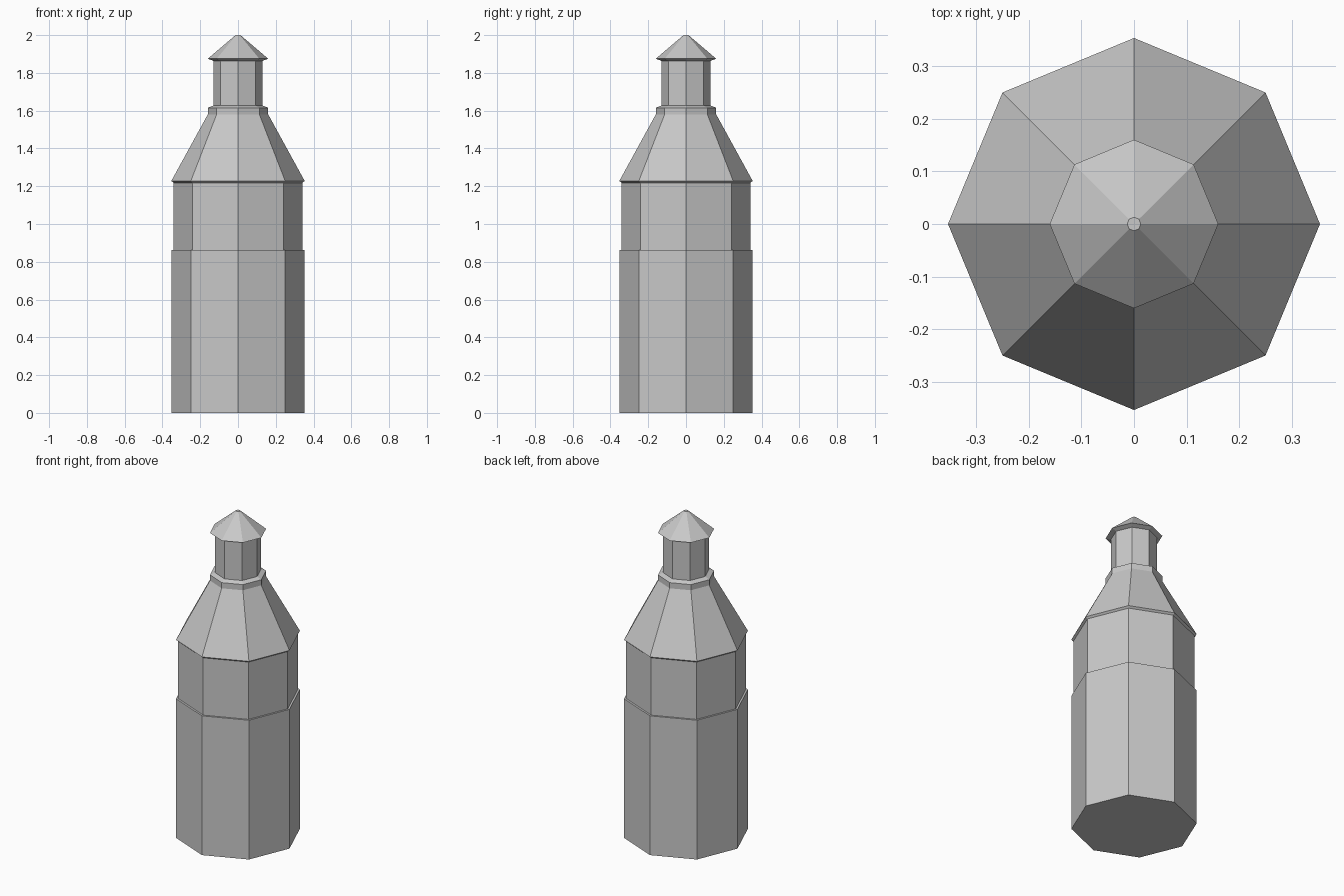
import bpy
import bmesh
import math

if "Cube" in bpy.data.objects:
    bpy.data.objects.remove(bpy.data.objects["Cube"])

stone = bpy.data.materials.new("light_grey")
stone.diffuse_color = (0.58, 0.58, 0.58, 1)
stone.use_nodes = True
stone.node_tree.nodes["Principled BSDF"].inputs["Base Color"].default_value = stone.diffuse_color
SIDES = 8


def turned(name, profile):
    """Eight-sided solid from (radius, height) rings, listed bottom to top."""
    bm = bmesh.new()
    rings = []
    for r, z in profile:
        rings.append([bm.verts.new((r * math.cos(2 * math.pi * i / SIDES),
                                    r * math.sin(2 * math.pi * i / SIDES), z))
                      for i in range(SIDES)])
    for low, high in zip(rings, rings[1:]):
        for i in range(SIDES):
            j = (i + 1) % SIDES
            bm.faces.new((low[i], low[j], high[j], high[i]))
    bm.faces.new(rings[0][::-1])
    bm.faces.new(rings[-1])
    mesh = bpy.data.meshes.new(name)
    bm.to_mesh(mesh)
    bm.free()
    mesh.materials.append(stone)
    obj = bpy.data.objects.new(name, mesh)
    bpy.context.collection.objects.link(obj)
    return obj


# Tower body, the upper storey slightly set back
turned("lower_wall", [(0.353, 0), (0.353, 0.863)])
turned("upper_wall", [(0.341, 0.863), (0.341, 1.218)])

# Sloping main roof with overhanging eaves and a collar at its top
turned("main_roof", [(0.341, 1.218), (0.353, 1.228), (0.16, 1.58)])
turned("roof_collar", [(0.16, 1.58), (0.16, 1.615), (0.131, 1.627)])

# Lantern room and its small pointed cap
turned("lantern", [(0.131, 1.627), (0.131, 1.864)])
turned("lantern_cap", [(0.131, 1.864), (0.16, 1.875), (0.013, 2.0)])
